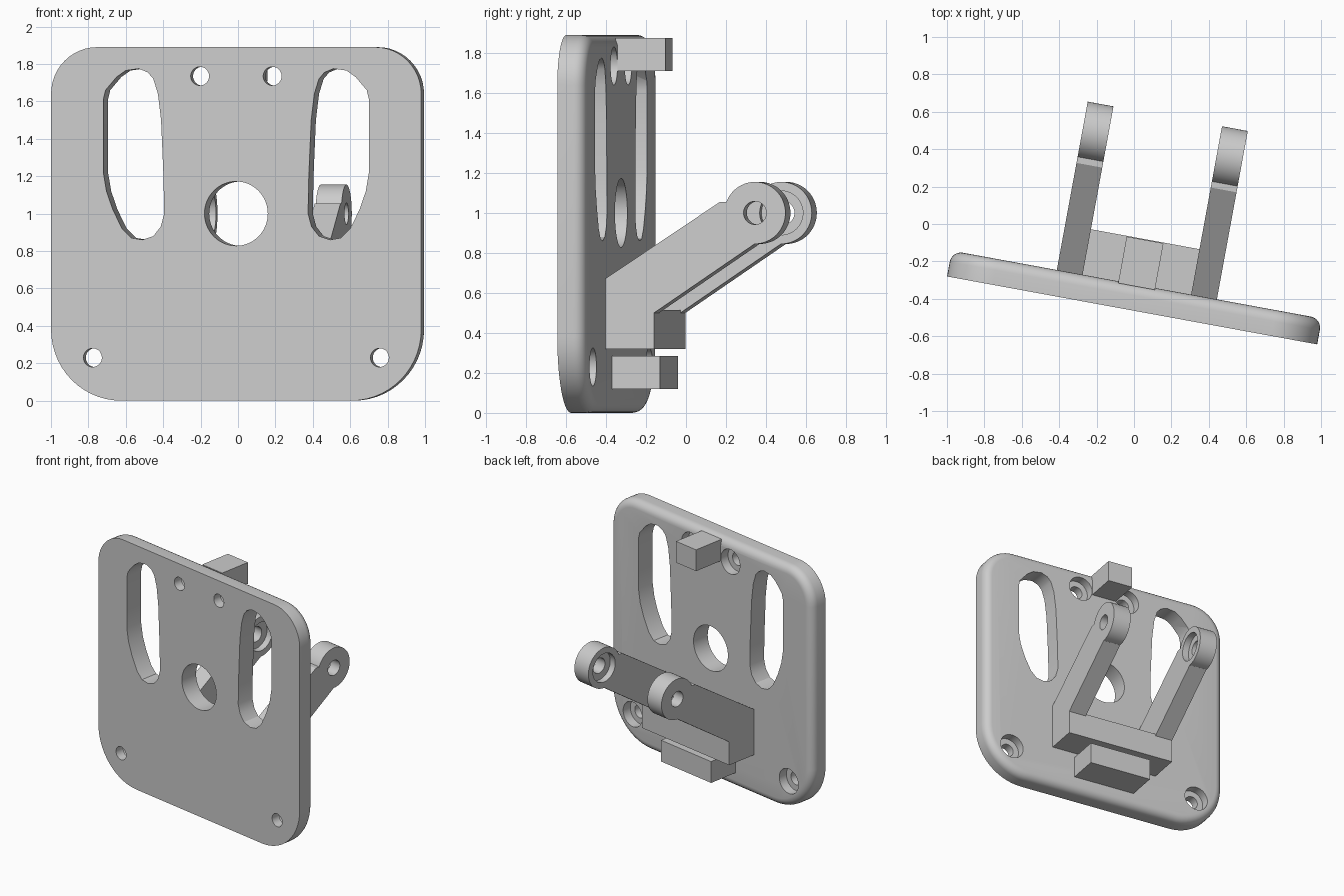
import bpy, bmesh
from math import sin, cos, pi, radians
from mathutils import Matrix

if "Cube" in bpy.data.objects:
    bpy.data.objects.remove(bpy.data.objects["Cube"])

# Local frame: x across the plate, y out of its back, z up
PLACE = Matrix.Translation((-0.01, -0.462, 0)) @ Matrix.Rotation(radians(-10.4), 4, "Z")
BACK = 0.14

grey = bpy.data.materials.new("plain_grey")
grey.use_nodes = True
colour = (0.6, 0.6, 0.6, 1)
grey.diffuse_color = colour
grey.node_tree.nodes["Principled BSDF"].inputs["Base Color"].default_value = colour


def arc(cx, cz, r, start, end, n):
    angles = [radians(start + (end - start) * i / n) for i in range(n + 1)]
    return [(cx + r * cos(t), cz + r * sin(t)) for t in angles]


def circle(cx, cz, r, n=48):
    return arc(cx, cz, r, 0, 360, n)[:-1]


def prism(name, points, lo, hi, axis="y", round_back=0):
    """Extrude a flat outline from lo to hi along y or x."""
    bm = bmesh.new()
    place = (lambda p, d: (p[0], d, p[1])) if axis == "y" else (lambda p, d: (d, p[0], p[1]))
    face = bm.faces.new([bm.verts.new(place(p, lo)) for p in points])
    moved = bmesh.ops.extrude_face_region(bm, geom=[face])["geom"]
    far = [v for v in moved if isinstance(v, bmesh.types.BMVert)]
    for v in far:
        v.co["xyz".index(axis)] = hi
    if round_back:
        rim = [e for e in bm.edges if all(v in far for v in e.verts)]
        bmesh.ops.bevel(bm, geom=rim, offset=round_back, segments=6, profile=0.5, affect="EDGES")
    bmesh.ops.recalc_face_normals(bm, faces=bm.faces)
    mesh = bpy.data.meshes.new(name)
    bm.to_mesh(mesh)
    bm.free()
    mesh.materials.append(grey)
    obj = bpy.data.objects.new(name, mesh)
    bpy.context.collection.objects.link(obj)
    return obj


def select(obj):
    bpy.ops.object.select_all(action="DESELECT")
    obj.select_set(True)
    bpy.context.view_layer.objects.active = obj


def combine(obj, other, operation="DIFFERENCE"):
    select(obj)
    mod = obj.modifiers.new("cut", "BOOLEAN")
    mod.operation, mod.solver, mod.object = operation, "EXACT", other
    bpy.ops.object.modifier_apply(modifier=mod.name)
    bpy.data.objects.remove(other)


def box(name, half_width, z0, z1, depth):
    outline = [(-half_width, z0), (half_width, z0), (half_width, z1), (-half_width, z1)]
    return prism(name, outline, BACK - 0.01, depth)


# Back plate with larger bottom corners and a rounded back rim
W, H, TOP_R, LOW_R = 1.006, 1.89, 0.25, 0.38
outline = (arc(W - TOP_R, H - TOP_R, TOP_R, 0, 90, 12) + arc(TOP_R - W, H - TOP_R, TOP_R, 90, 180, 12)
           + arc(LOW_R - W, LOW_R, LOW_R, 180, 270, 14) + arc(W - LOW_R, LOW_R, LOW_R, 270, 360, 14))
plate = prism("back_plate", outline, 0, BACK, round_back=0.06)

# Curved slots, mirrored
slot = [(.53, 1.775), (.60, 1.765), (.65, 1.73), (.71, 1.66), (.722, 1.61), (.722, 1.22),
        (.705, 1.12), (.67, 1.02), (.62, .92), (.57, .87), (.51, .86), (.45, .88), (.41, .93),
        (.391, 1.0), (.395, 1.2), (.408, 1.5), (.425, 1.64), (.45, 1.72), (.48, 1.755)]
for side in (-1, 1):
    combine(plate, prism("slot_cutter", [(side * x, z) for x, z in slot], -0.1, 0.3))
    # Screw holes with counterbores at the back
    for x, z in ((0.197, 1.735), (0.78, 0.23)):
        combine(plate, prism("hole_cutter", circle(side * x, z, 0.05), -0.1, 0.3))
        combine(plate, prism("bore_cutter", circle(side * x, z, 0.095), 0.07, 0.3))
combine(plate, prism("centre_cutter", circle(0, 1.0, 0.172, 64), -0.1, 0.3))

# Blocks on the back
parts = [plate,
         box("top_tab", 0.1, 1.71, 1.875, 0.383),
         box("bottom_tab", 0.25, 0.12, 0.285, 0.383),
         box("arm_base", 0.3, 0.32, 0.515, 0.387)]

# Sloping arms ending in round bosses, counterbored on the inside
BY, BZ = 0.9, 1.0
arm_side = [(BACK - 0.01, 0.32), (0.387, 0.32), (0.387, 0.5), (0.9, 0.846), (0.9, 1.055),
            (0.722, 1.055), (BACK - 0.01, 0.665)]
for side, name in ((1, "left_arm"), (-1, "right_arm")):
    inner, outer = side * 0.295, side * 0.435
    arm = prism(name, arm_side, inner, outer, "x")
    combine(arm, prism("boss", circle(BY, BZ, 0.155, 64), inner, outer, "x"), "UNION")
    combine(arm, prism("pin_cutter", circle(BY, BZ, 0.058), side * 0.2, side * 0.5, "x"))
    combine(arm, prism("bore_cutter", circle(BY, BZ, 0.11), side * 0.2, side * 0.345, "x"))
    parts.append(arm)

# Turn everything into its final position and shade
for obj in parts:
    obj.data.transform(PLACE)
    select(obj)
    bpy.ops.object.shade_smooth_by_angle(angle=radians(30))
